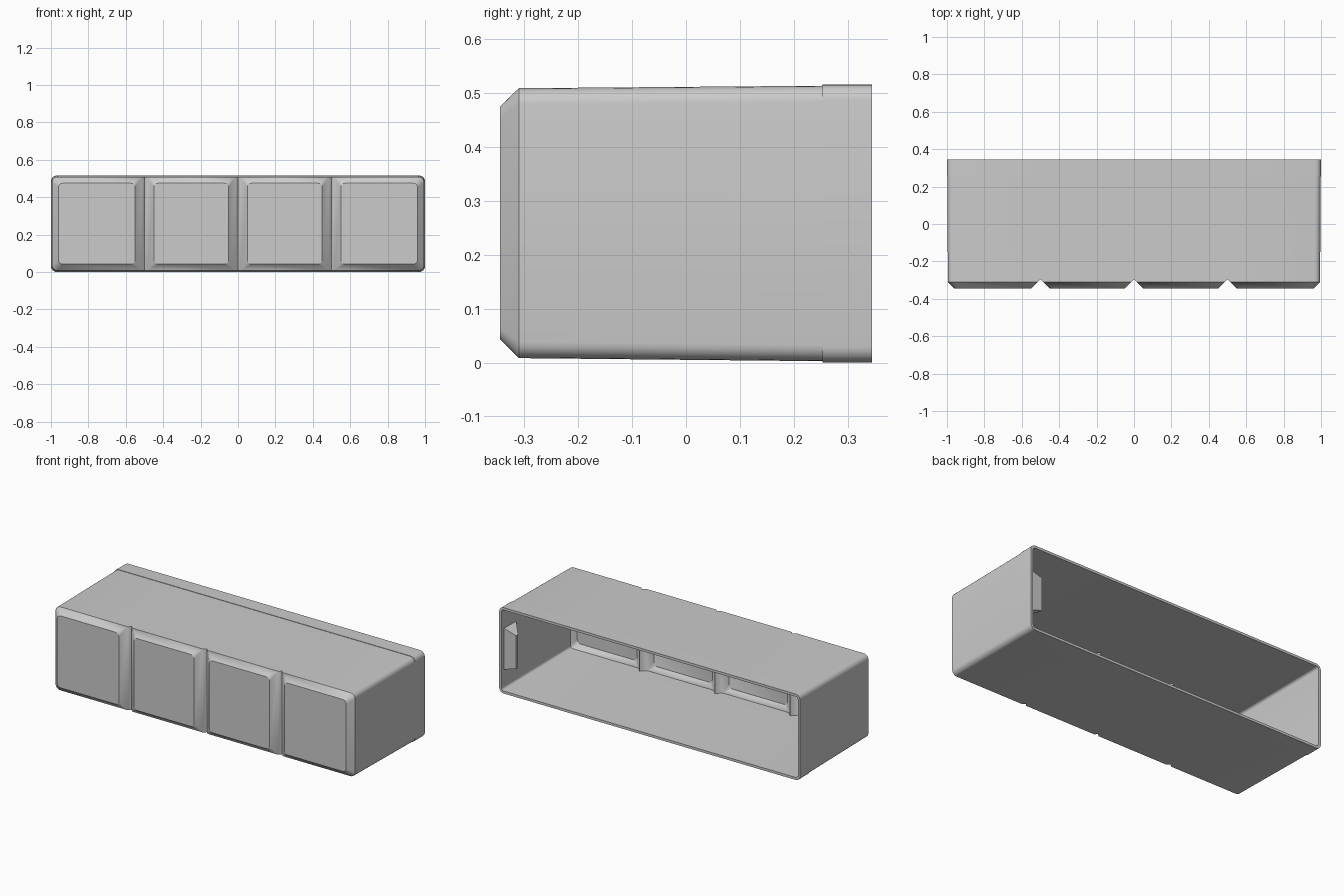
import bpy, bmesh, math

if "Cube" in bpy.data.objects:
    bpy.data.objects.remove(bpy.data.objects["Cube"])

grey = bpy.data.materials.new("light_grey")
grey.diffuse_color = (0.6, 0.6, 0.6, 1)
grey.use_nodes = True
grey.node_tree.nodes["Principled BSDF"].inputs["Base Color"].default_value = grey.diffuse_color

T = 0.015            # wall thickness
EDGES = [-1.0, -0.5, 0.0, 0.5, 1.0]


def ring(bm, y, x0, x1, z0, z1, r_left, r_right, n=5):
    """Rounded rectangle of vertices in the x-z plane."""
    verts = []
    for sx, sz, start in ((1, 1, 0), (-1, 1, 90), (-1, -1, 180), (1, -1, 270)):
        r = r_right if sx > 0 else r_left
        cx = x1 - r if sx > 0 else x0 + r
        cz = z1 - r if sz > 0 else z0 + r
        for i in range(n + 1):
            a = math.radians(start + 90 * i / n)
            verts.append(bm.verts.new((cx + r * math.cos(a), y, cz + r * math.sin(a))))
    return verts


def bridge(bm, a, b):
    """Join two rings, leaving the shared sides between cells open."""
    n = len(a)
    for i in range(n):
        j = (i + 1) % n
        quad = (a[i], a[j], b[j], b[i])
        xs = [v.co.x for v in quad]
        if max(xs) - min(xs) < 1e-6 and abs(xs[0]) < 0.9:
            continue
        bm.faces.new(quad)


def cell(bm, left, right, t):
    """One quarter of the shell skin, offset inwards by t; returns its rear ring."""
    apex = -0.295 + t * 1.414

    def section(y, gap, half_x, z0, z1, r_out, r_in=0.0):
        outer_l, outer_r = left < -0.9, right > 0.9
        x0 = -half_x if outer_l else left + gap
        x1 = half_x if outer_r else right - gap
        return ring(bm, y, x0, x1, z0, z1,
                    r_out if outer_l else r_in, r_out if outer_r else r_in)

    s, r = 0.4 * t, 0.03 - t
    knee = -0.31 + s
    rings = [
        section(-0.345 + t, 0.05 + s, 0.96 - s, 0.043 + s, 0.475 - s, 0.022, 0.022),
        section(knee, apex - knee, 0.995 - t, 0.008 + t, 0.509 - t, r),
        section(apex, 0, 0.995 - t, 0.008 + t, 0.509 - t, r),
    ]
    if t == 0:       # small step of the rear band
        rings.append(section(0.253, 0, 0.998, 0.0025, 0.5135, r))
        rings.append(section(0.253, 0, 1.0, 0.0, 0.516, r))
    rings.append(section(0.345, 0, 1.0 - t, t, 0.516 - t, r))
    bm.faces.new(rings[0])
    for a, b in zip(rings, rings[1:]):
        bridge(bm, a, b)
    return rings[-1]


def finish(bm, name):
    bmesh.ops.remove_doubles(bm, verts=bm.verts, dist=1e-5)
    bmesh.ops.recalc_face_normals(bm, faces=bm.faces)
    mesh = bpy.data.meshes.new(name)
    bm.to_mesh(mesh)
    bm.free()
    mesh.materials.append(grey)
    obj = bpy.data.objects.new(name, mesh)
    bpy.context.collection.objects.link(obj)
    bpy.ops.object.select_all(action='DESELECT')
    obj.select_set(True)
    bpy.context.view_layer.objects.active = obj
    bpy.ops.object.shade_smooth_by_angle(angle=math.radians(30))
    return obj


# Hollow housing: four chamfered front panels, open at the back
bm = bmesh.new()
for left, right in zip(EDGES, EDGES[1:]):
    outer = cell(bm, left, right, 0)
    inner = cell(bm, left, right, T)
    bridge(bm, outer, inner)     # rear rim
finish(bm, "housing_shell")

# Wedge-shaped catch inside the right wall, thicker towards the back
bm = bmesh.new()
profile = [(0.99, 0.32), (0.905, 0.32), (0.905, 0.30), (0.99, 0.20)]
low = [bm.verts.new((x, y, 0.13 + (0.99 - x) * 0.3)) for x, y in profile]
high = [bm.verts.new((x, y, 0.38 - (0.99 - x) * 0.3)) for x, y in profile]
bm.faces.new(low)
bm.faces.new(high)
for i in range(4):
    j = (i + 1) % 4
    bm.faces.new((low[i], low[j], high[j], high[i]))
finish(bm, "catch_wedge")
